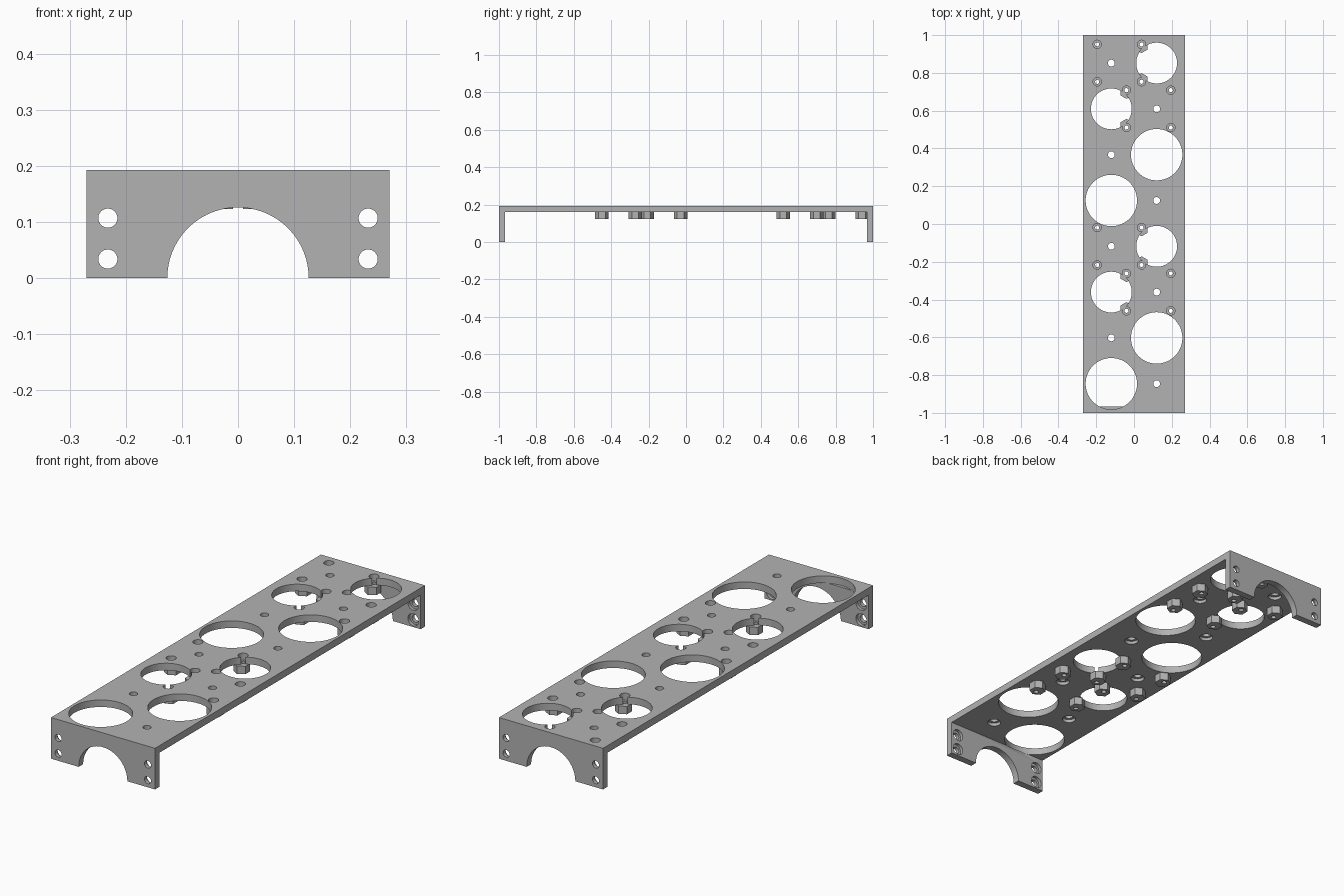
import bpy, bmesh, math
from mathutils import Matrix, Vector

if "Cube" in bpy.data.objects:
    bpy.data.objects.remove(bpy.data.objects["Cube"])

grey = bpy.data.materials.new("plain grey")
grey.use_nodes = True
grey.diffuse_color = (0.45, 0.45, 0.45, 1)
grey.node_tree.nodes["Principled BSDF"].inputs["Base Color"].default_value = (0.45, 0.45, 0.45, 1)

HALF_W, TOP, WALL = 0.27, 0.193, 0.033
UNDER, BOSS_Z = TOP - WALL, 0.123
IN_Y = 1 - WALL


def make_object(name, bm):
    bmesh.ops.recalc_face_normals(bm, faces=bm.faces)
    mesh = bpy.data.meshes.new(name)
    bm.to_mesh(mesh)
    bm.free()
    mesh.materials.append(grey)
    obj = bpy.data.objects.new(name, mesh)
    bpy.context.collection.objects.link(obj)
    return obj


def cylinder(bm, centre, radius, length, axis="Z", sides=48, turn=0.0):
    rot = Matrix.Rotation(math.pi / 2, 4, "X") if axis == "Y" else Matrix.Rotation(turn, 4, "Z")
    bmesh.ops.create_cone(bm, cap_ends=True, segments=sides, radius1=radius, radius2=radius,
                          depth=length, matrix=Matrix.Translation(centre) @ rot)


def cut(target, name, cylinders):
    """Subtract a set of separate cylinders from the target."""
    bm = bmesh.new()
    for args in cylinders:
        cylinder(bm, *args)
    cutter = make_object(name, bm)
    cutter.hide_render = True
    mod = target.modifiers.new(name, "BOOLEAN")
    mod.operation, mod.solver, mod.object = "DIFFERENCE", "EXACT", cutter
    bpy.context.view_layer.objects.active = target
    bpy.ops.object.modifier_apply(modifier=name)
    bpy.data.objects.remove(cutter)


def smooth(obj):
    bpy.ops.object.select_all(action="DESELECT")
    obj.select_set(True)
    bpy.context.view_layer.objects.active = obj
    bpy.ops.object.shade_smooth_by_angle(angle=math.radians(30))


# Channel with a leg at each end, extruded across x
bm = bmesh.new()
profile = [(-1, 0), (-IN_Y, 0), (-IN_Y, UNDER), (IN_Y, UNDER), (IN_Y, 0), (1, 0), (1, TOP), (-1, TOP)]
face = bm.faces.new([bm.verts.new((-HALF_W, y, z)) for y, z in profile])
grown = bmesh.ops.extrude_face_region(bm, geom=[face])["geom"]
bmesh.ops.translate(bm, vec=(2 * HALF_W, 0, 0),
                    verts=[v for v in grown if isinstance(v, bmesh.types.BMVert)])
bracket = make_object("bracket_body", bm)

# Zigzag rows: a large opening on one side, a small hole on the other
rows = [(0.12 * (1 if i % 2 == 0 else -1), 0.852 - 0.2425 * i, 0.108 if i % 4 < 2 else 0.136)
        for i in range(8)]
cut(bracket, "large_openings", [((x, y, UNDER + 0.049), r, 0.1, "Z", 80) for x, y, r in rows])
cut(bracket, "small_holes", [((-x, y, UNDER), 0.018, 0.3) for x, y, r in rows])
cut(bracket, "small_hole_recesses", [((-x, y, UNDER), 0.03, 0.03) for x, y, r in rows])

# Four screw mounts beside each of the smaller openings
mounts = [(sx * side, y + dy, dy)
          for x, y, r in rows if r < 0.12
          for side in (1 if x > 0 else -1,)
          for sx in (0.04, -0.195)
          for dy in (0.099, -0.099)]
cut(bracket, "screw_holes", [((x, y, TOP), 0.022, 0.12) for x, y, d in mounts])

# End legs: arch, bolt holes and inner recesses
cut(bracket, "arches", [((0, 0, 0), 0.126, 3, "Y", 96)])
bolts = [(sx * 0.232, z) for sx in (1, -1) for z in (0.034, 0.107)]
cut(bracket, "bolt_holes", [((x, 0, z), 0.017, 3, "Y") for x, z in bolts])
cut(bracket, "bolt_recesses", [((x, s * IN_Y, z), 0.028, 0.03, "Y") for x, z in bolts for s in (1, -1)])
smooth(bracket)

# Hexagonal screw bosses under the plate
bm = bmesh.new()
for x, y, d in mounts:
    cylinder(bm, Vector((x, y - math.copysign(0.01, d), (UNDER + BOSS_Z) / 2)),
             0.036, UNDER - BOSS_Z, "Z", 6, 0)
bosses = make_object("screw_bosses", bm)
cut(bosses, "boss_holes", [((x, y, BOSS_Z), 0.011, 0.2, "Z", 24) for x, y, d in mounts])
smooth(bosses)
